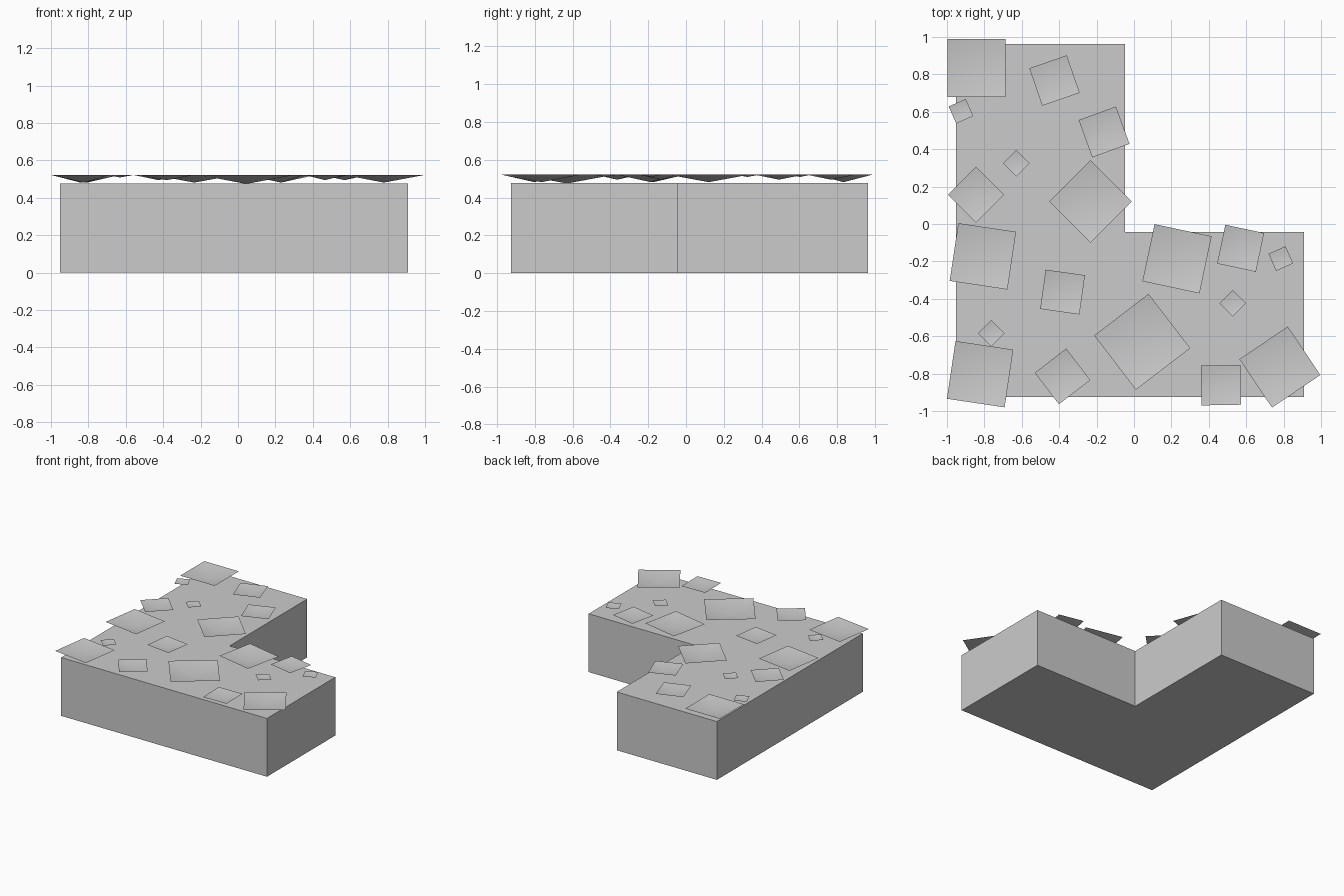
import bpy, bmesh
from math import radians
from mathutils import Matrix

if "Cube" in bpy.data.objects:
    bpy.data.objects.remove(bpy.data.objects["Cube"])

TOP = 0.477   # top of the block
RIM = 0.522   # rim height of the tiles


def make_object(name, bm):
    mesh = bpy.data.meshes.new(name)
    bm.to_mesh(mesh)
    bm.free()
    obj = bpy.data.objects.new(name, mesh)
    bpy.context.collection.objects.link(obj)
    return obj


# L-shaped block, extruded from its outline
outline = [(-0.953, -0.925), (0.91, -0.925), (0.91, -0.042),
           (-0.047, -0.042), (-0.047, 0.962), (-0.953, 0.962)]
bm = bmesh.new()
base = bm.faces.new([bm.verts.new((x, y, 0)) for x, y in outline])
top = bmesh.ops.extrude_face_region(bm, geom=[base])["geom"]
bmesh.ops.translate(bm, vec=(0, 0, TOP),
                    verts=[v for v in top if isinstance(v, bmesh.types.BMVert)])
bmesh.ops.recalc_face_normals(bm, faces=bm.faces)
make_object("corner_block", bm)


# Shallow four-sided dish with its point downwards
def dish(name, x, y, side, angle):
    bm = bmesh.new()
    h = side / 2
    rim = [bm.verts.new((sx * h, sy * h, 0))
           for sx, sy in ((-1, -1), (1, -1), (1, 1), (-1, 1))]
    tip = bm.verts.new((0, 0, -0.13 * side))
    for i in range(4):
        bm.faces.new((rim[i], rim[(i + 1) % 4], tip)).smooth = True
    bm.transform(Matrix.Translation((x, y, RIM)) @ Matrix.Rotation(radians(angle), 4, 'Z'))
    make_object(name, bm)


# Scattered tiles grouped by side length: x, y, rotation
tiles = {
    0.10: [(-0.925, 0.603, 24), (-0.63, 0.325, 45), (-0.763, -0.585, 45),
           (0.785, -0.185, 24), (0.528, -0.424, 45)],
    0.212: [(-0.425, 0.767, 19), (-0.16, 0.492, 20), (-0.845, 0.157, 45),
            (-0.382, -0.364, -8), (-0.382, -0.815, -52.5), (0.57, -0.13, -12),
            (0.465, -0.862, 1)],
    0.312: [(-0.842, 0.834, 0), (-0.233, 0.12, 45), (-0.808, -0.173, -8.5),
            (-0.823, -0.803, -8.5), (0.23, -0.186, -12), (0.78, -0.765, -56)],
    0.366: [(0.044, -0.63, -52.5)],
}
for side, places in tiles.items():
    for i, (x, y, angle) in enumerate(places):
        dish(f"tile_{int(side * 1000)}_{i + 1}", x, y, side, angle)
